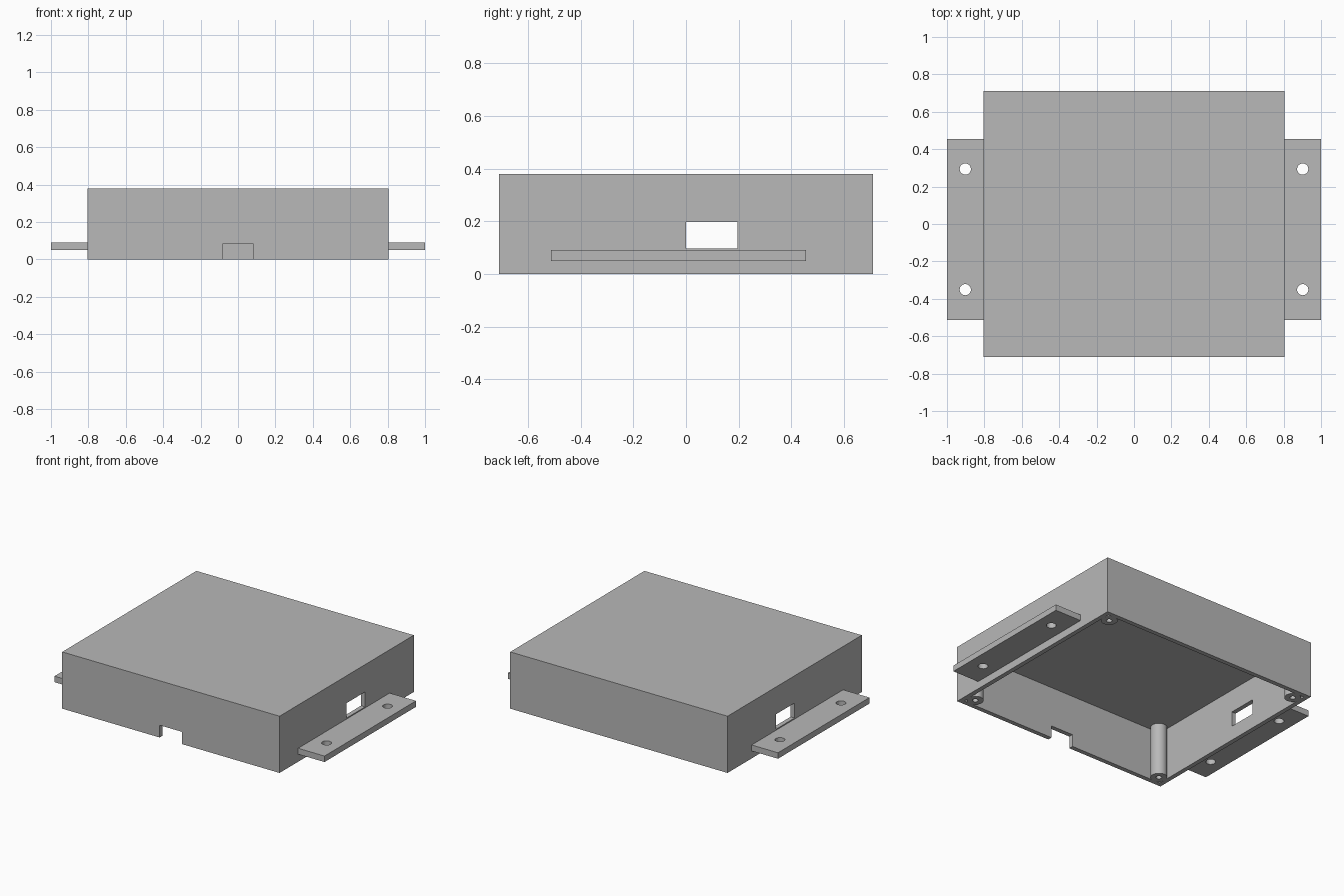
import bpy
import math

cube = bpy.data.objects.get("Cube")
if cube:
    bpy.data.objects.remove(cube, do_unlink=True)

grey = bpy.data.materials.new("mid_grey")
grey.use_nodes = True
GREY = (0.48, 0.48, 0.48, 1)
grey.diffuse_color = GREY
grey.node_tree.nodes["Principled BSDF"].inputs["Base Color"].default_value = GREY

HX, HY, H, WALL = 0.805, 0.71, 0.38, 0.03
POST_INSET = 0.078


def box(name, x0, x1, y0, y1, z0, z1):
    bpy.ops.mesh.primitive_cube_add(
        size=1, location=((x0 + x1) / 2, (y0 + y1) / 2, (z0 + z1) / 2))
    ob = bpy.context.object
    ob.name = name
    ob.scale = (x1 - x0, y1 - y0, z1 - z0)
    bpy.ops.object.transform_apply(location=False, rotation=False, scale=True)
    ob.data.materials.append(grey)
    return ob


def cylinder(name, x, y, z0, z1, radius):
    bpy.ops.mesh.primitive_cylinder_add(
        vertices=32, radius=radius, depth=z1 - z0, location=(x, y, (z0 + z1) / 2))
    ob = bpy.context.object
    ob.name = name
    ob.data.materials.append(grey)
    return ob


def cut(target, *cutters):
    bpy.ops.object.select_all(action='DESELECT')
    bpy.context.view_layer.objects.active = target
    target.select_set(True)
    for cutter in cutters:
        mod = target.modifiers.new("cut", 'BOOLEAN')
        mod.operation = 'DIFFERENCE'
        mod.solver = 'EXACT'
        mod.object = cutter
        bpy.ops.object.modifier_apply(modifier=mod.name)
        bpy.data.objects.remove(cutter, do_unlink=True)


# Open-bottomed case with side windows and a cable notch in the front wall
case = box("case", -HX, HX, -HY, HY, 0, H)
cut(case,
    box("cavity_cutter", WALL - HX, HX - WALL, WALL - HY, HY - WALL, -0.1, H - WALL),
    box("window_cutter", -1, 1, 0, 0.195, 0.097, 0.197),
    box("notch_cutter", -0.083, 0.083, -HY - 0.1, -HY + 0.1, -0.1, 0.082))

# Mounting tabs with two screw holes each
for side, label in ((1, "left"), (-1, "right")):
    x0, x1 = sorted((side * (HX - 0.01), side))
    tab = box(label + "_mounting_tab", x0, x1, -0.513, 0.455, 0.05, 0.09)
    cut(tab, *[cylinder("hole_cutter", side * 0.902, y, 0, 0.2, 0.03)
               for y in (-0.351, 0.294)])

# Corner screw posts with blind pilot holes
for sx, side in ((1, "left"), (-1, "right")):
    for sy, end in ((1, "back"), (-1, "front")):
        x, y = sx * (HX - POST_INSET), sy * (HY - POST_INSET)
        post = cylinder(f"{end}_{side}_screw_post", x, y, 0, H - WALL / 2, 0.051)
        cut(post, cylinder("pilot_cutter", x, y, -0.1, 0.3, 0.018))
        bpy.ops.object.shade_smooth_by_angle(angle=math.radians(30))
